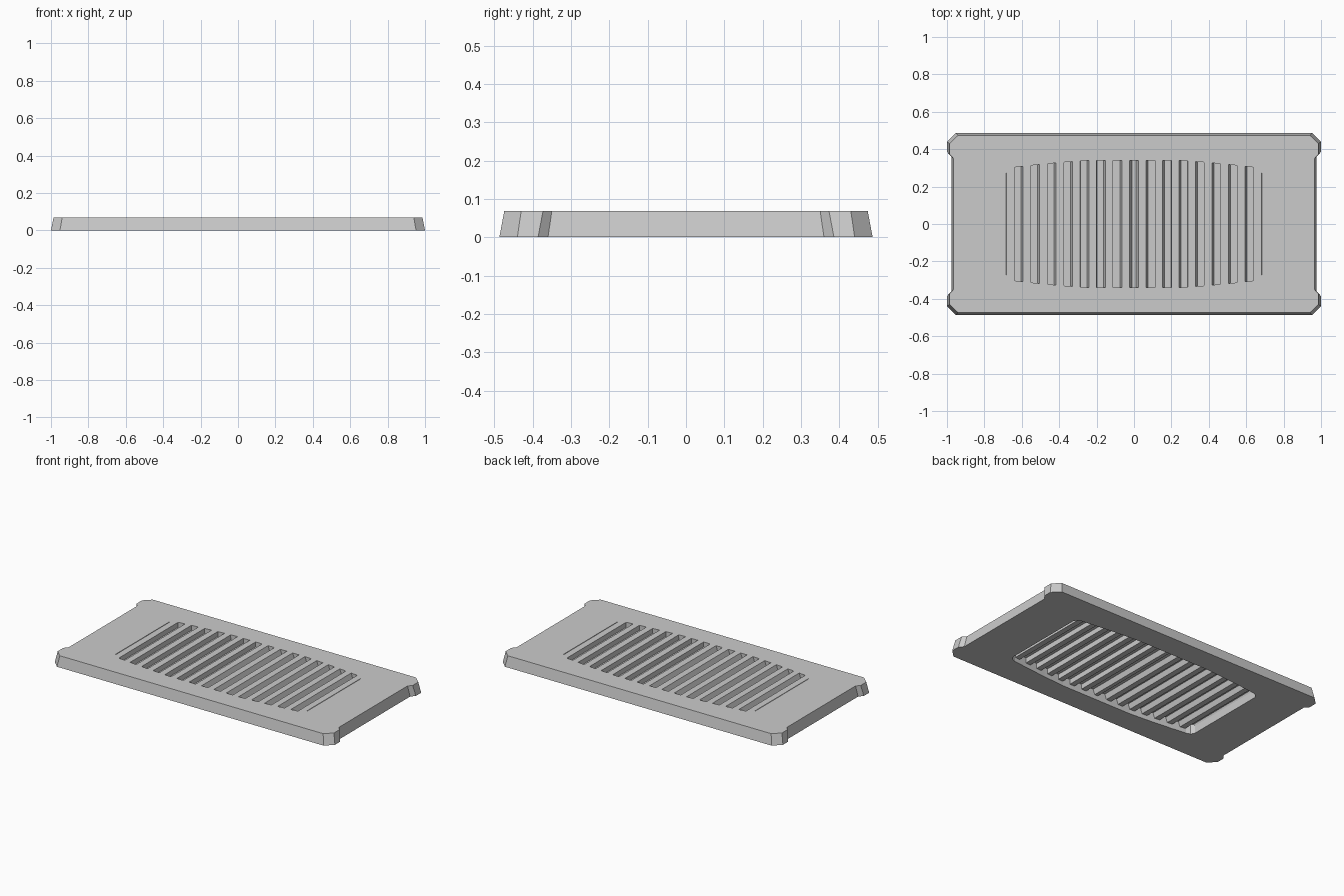
import bpy, bmesh

if "Cube" in bpy.data.objects:
    bpy.data.objects.remove(bpy.data.objects["Cube"])

H = 0.069  # plate thickness


def obj_from_bmesh(name, bm):
    bmesh.ops.recalc_face_normals(bm, faces=bm.faces)
    mesh = bpy.data.meshes.new(name)
    bm.to_mesh(mesh)
    bm.free()
    ob = bpy.data.objects.new(name, mesh)
    bpy.context.collection.objects.link(ob)
    return ob


def mirror4(quad):
    """Mirror a first-quadrant outline (running from +x to +y) into a closed loop."""
    half = quad + [(-x, y) for x, y in reversed(quad)]
    return half + [(-x, -y) for x, y in half]


def loft(name, lower, upper):
    """Solid between two equal-length 3D loops."""
    bm = bmesh.new()
    a = [bm.verts.new(p) for p in lower]
    b = [bm.verts.new(p) for p in upper]
    n = len(a)
    bm.faces.new(a)
    bm.faces.new(b)
    for i in range(n):
        j = (i + 1) % n
        bm.faces.new((a[i], a[j], b[j], b[i]))
    return obj_from_bmesh(name, bm)


# Plate with notched ends and drafted edges
bottom = mirror4([(0.977, 0.36), (1.0, 0.386), (1.0, 0.44), (0.952, 0.487)])
top = mirror4([(0.965, 0.35), (0.986, 0.373), (0.986, 0.43), (0.94, 0.474)])
plate = loft("vent_plate", [(x, y, 0) for x, y in bottom],
             [(x, y, H) for x, y in top])

# Bulged opening through the plate
opening = mirror4([(0.685, 0.27), (0.672, 0.292), (0.645, 0.302), (0.54, 0.314),
                   (0.40, 0.328), (0.25, 0.339)])
cutter = loft("opening_cutter", [(x, y, -0.05) for x, y in opening],
              [(x, y, 0.15) for x, y in opening])
cutter.hide_render = True
cutter.hide_viewport = True
cut = plate.modifiers.new("opening", 'BOOLEAN')
cut.operation = 'DIFFERENCE'
cut.object = cutter
cut.solver = 'EXACT'

# Corrugated grille: flush lands with slots, one slanted wall facing outward
PITCH, HALF, DEPTH, THICK, SLANT = 0.088, 0.023, 0.032, 0.008, 0.011
zt, zb = H - 0.0001, H - DEPTH
right = [(HALF - SLANT, zb), (HALF, zt)]
for i in range(1, 9):
    c = i * PITCH
    right += [(c - HALF, zt), (c - HALF + SLANT, zb)]
    if i < 8:
        right += [(c + HALF, zb), (c + HALF + 0.0005, zt)]
right.append((0.73, zb))
upper = [(-x, z) for x, z in reversed(right)] + right
lower = [(x, z - THICK) for x, z in upper]
Y = 0.36
bm = bmesh.new()
rows = [[bm.verts.new((x, y, z)) for x, z in prof]
        for prof, y in ((upper, -Y), (upper, Y), (lower, Y), (lower, -Y))]
for k in range(4):
    r, s = rows[k], rows[(k + 1) % 4]
    for i in range(len(upper) - 1):
        bm.faces.new((r[i], r[i + 1], s[i + 1], s[i]))
for e in (0, -1):
    bm.faces.new([row[e] for row in rows])
obj_from_bmesh("slotted_grille", bm)
